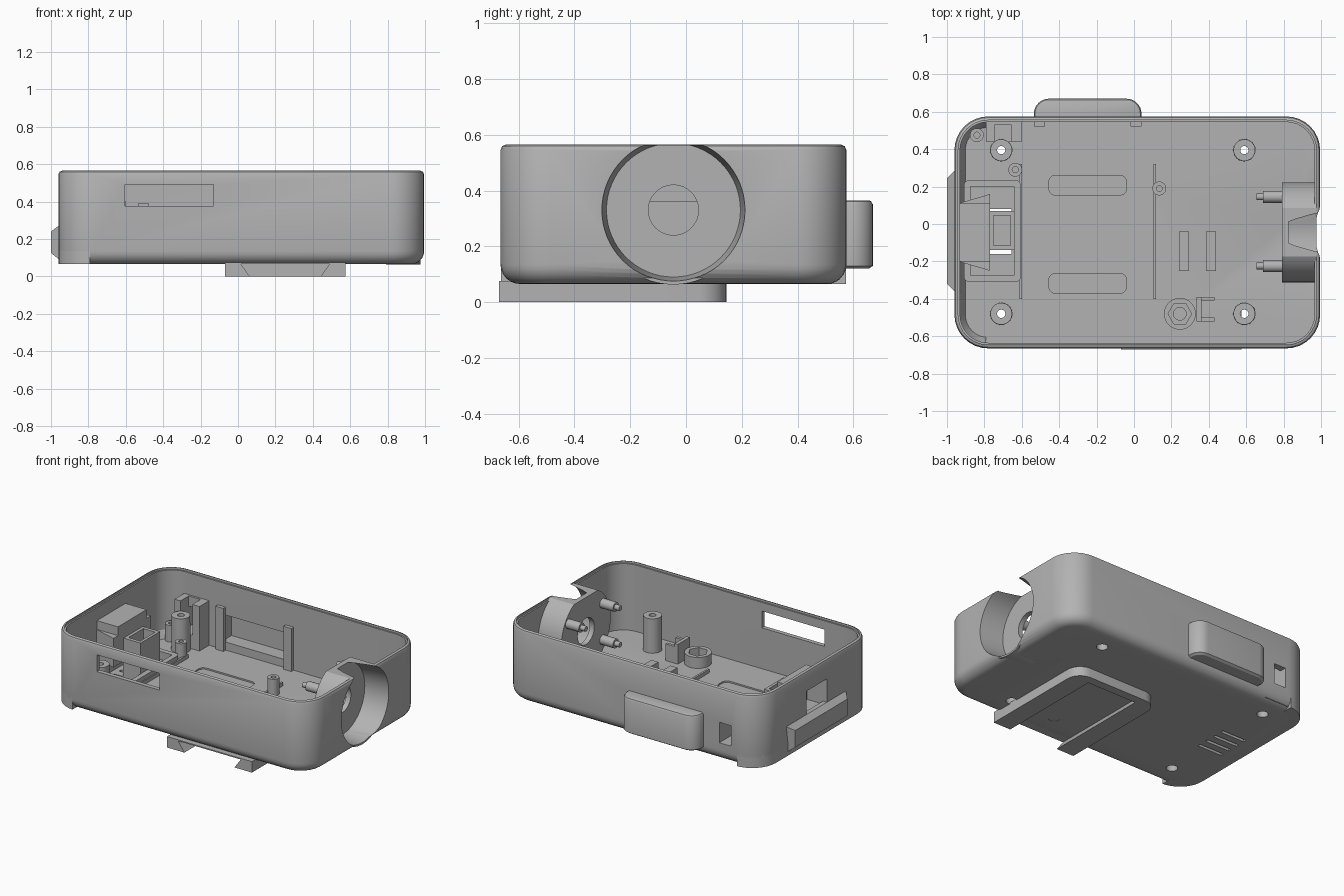
import bpy, bmesh
from math import sin, cos, pi, radians

if "Cube" in bpy.data.objects:
    bpy.data.objects.remove(bpy.data.objects["Cube"])

grey = bpy.data.materials.new("plastic_grey")
grey.use_nodes = True
tone = (0.45, 0.45, 0.45, 1)
grey.diffuse_color = tone
grey.node_tree.nodes["Principled BSDF"].inputs["Base Color"].default_value = tone
cutters = []


def finish(name, bm):
    bmesh.ops.recalc_face_normals(bm, faces=bm.faces)
    mesh = bpy.data.meshes.new(name)
    bm.to_mesh(mesh)
    bm.free()
    mesh.materials.append(grey)
    ob = bpy.data.objects.new(name, mesh)
    bpy.context.collection.objects.link(ob)
    return ob


def skin(name, rings, closed=False):
    """Join equal-length rings of points; cap the ends or close the loop."""
    bm = bmesh.new()
    vs = [[bm.verts.new(p) for p in ring] for ring in rings]
    pairs = list(zip(vs, vs[1:])) + ([(vs[-1], vs[0])] if closed else [])
    n = len(vs[0])
    for a, b in pairs:
        for i in range(n):
            j = (i + 1) % n
            bm.faces.new((a[i], a[j], b[j], b[i]))
    if not closed:
        bm.faces.new(vs[0])
        bm.faces.new(vs[-1])
    return finish(name, bm)


def rounded(name, x0, x1, y0, y1, r, levels, closed=False, seg=8):
    """Rounded rectangle lofted through (inset, z) levels."""
    rings = []
    for inset, z in levels:
        q = max(r - inset, 0.004)
        a, b, c, d = x0 + inset + q, x1 - inset - q, y0 + inset + q, y1 - inset - q
        ring = []
        for k, (cx, cy) in enumerate(((b, d), (a, d), (a, c), (b, c))):
            for i in range(seg + 1):
                t = (k + i / seg) * pi / 2
                ring.append((cx + q * cos(t), cy + q * sin(t), z))
        rings.append(ring)
    return skin(name, rings, closed)


def box(name, x0, x1, y0, y1, z0, z1):
    return skin(name, [[(x0, y0, z), (x1, y0, z), (x1, y1, z), (x0, y1, z)] for z in (z0, z1)])


def rod(name, axis, u, v, profile, n=32):
    """Turned part along x or z through (radius, position) pairs."""
    rings = []
    for r, w in profile:
        ring = [(u + r * cos(2 * pi * i / n), v + r * sin(2 * pi * i / n)) for i in range(n)]
        rings.append([(w, p, q) if axis == "x" else (p, q, w) for p, q in ring])
    return skin(name, rings)


def prism_y(name, pts, y0, y1, taper=lambda x: 0):
    return skin(name, [[(x, y0 + taper(x), z) for x, z in pts],
                       [(x, y1 - taper(x), z) for x, z in pts]])


def cutter(ob):
    ob.hide_render = True
    cutters.append(ob)
    return ob


def boolean(ob, tools, op="DIFFERENCE"):
    bpy.context.view_layer.objects.active = ob
    for tool in tools:
        m = ob.modifiers.new("cut", "BOOLEAN")
        m.operation, m.object, m.solver = op, tool, "EXACT"
        bpy.ops.object.modifier_apply(modifier=m.name)


X0, X1, Y0, Y1 = -0.96, 0.995, -0.665, 0.575
BASE, FLOOR, TOP = 0.065, 0.095, 0.565

# Tray shell with filleted base, softened rim and lip
fillet = [(0.07 * (1 - sin(t)), BASE + 0.07 * (1 - cos(t))) for t in [pi / 12 * i for i in range(7)]]
levels = fillet + [(0, TOP - 0.02), (0.006, TOP - 0.006), (0.02, TOP),
                   (0.02, TOP - 0.015), (0.03, TOP - 0.015), (0.03, FLOOR)]
case = rounded("case_shell", X0, X1, Y0, Y1, 0.18, levels)

# Square-edged skirt at the connector end
skirt = rounded("case_skirt", X0, X1, Y0, Y1, 0.18,
                [(0, BASE), (0, 0.15), (0.028, 0.15), (0.075, BASE)], closed=True)
boolean(skirt, [cutter(box("skirt_limit", -1.1, -0.79, -1, 1, 0, 0.3))], "INTERSECT")

# Lens recess, aperture and housing
LY, LZ = -0.045, 0.33
recess = cutter(rod("recess_cut", "x", LY, LZ, [(0.24, 0.825), (0.257, 1.0), (0.26, 1.05)], 64))
aperture = cutter(rod("aperture_cut", "x", LY, LZ, [(0.09, 0.7), (0.09, 0.9)]))
trim = cutter(box("rim_trim", 0.6, 1.2, -1, 1, TOP - 0.002, 1))
housing = rod("lens_housing", "x", LY, LZ, [(0.267, 0.79), (0.267, 0.975)], 64)
boolean(housing, [trim, recess, aperture])
for y in (-0.225, 0.145):
    for z in (0.205, 0.455):
        rod("lens_pin", "x", y, z, [(0.032, 0.8), (0.032, 0.69), (0.018, 0.69), (0.018, 0.655)], 20)

# Corner posts with screw holes through the floor
holes = []
for x in (-0.71, 0.59):
    for y in (-0.48, 0.395):
        tools = [cutter(rod("screw_cut", "z", x, y, [(0.022, 0), (0.022, 0.6)], 24)),
                 cutter(rod("head_cut", "z", x, y, [(0.036, 0), (0.036, 0.2)], 24))]
        post = rod("corner_post", "z", x, y, [(0.06, FLOOR - 0.02), (0.058, 0.33)])
        boolean(post, tools)
        holes += tools

# Short posts with blind holes
for x, y in ((-0.635, 0.29), (0.135, 0.19), (-0.84, 0.475)):
    rod("short_post", "z", x, y, [(0.037, 0.08), (0.037, 0.21), (0.016, 0.21), (0.016, 0.13)], 24)

# Hexagonal nut seat
nut_hole = cutter(rod("nut_hole_cut", "z", 0.245, -0.48, [(0.034, 0), (0.034, 0.3)], 24))
hexagon = cutter(rod("hex_cut", "z", 0.245, -0.48, [(0.063, 0.11), (0.063, 0.3)], 6))
seat = rod("nut_seat", "z", 0.245, -0.48, [(0.085, 0.08), (0.085, 0.17)])
boolean(seat, [hexagon, nut_hole])

# Clip beside the nut seat: a back plate with two cheeks
box("clip_plate", 0.335, 0.36, -0.52, -0.39, 0.08, 0.23)
for y in (-0.52, -0.41):
    box("clip_cheek", 0.335, 0.43, y, y + 0.02, 0.08, 0.21)

# Low floor blocks and ribs
for x in (0.24, 0.385):
    box("floor_block", x, x + 0.053, -0.25, -0.04, 0.08, 0.15)
for x in (-0.605, 0.11):
    box("floor_rib", x - 0.007, x + 0.007, -0.4, 0.32, 0.08, 0.12)

# Connector holder with sockets, gussets and rail
port = cutter(box("port_cut", -1.1, -0.81, -0.155, 0.065, 0.25, 0.43))
holder = box("connector_holder", -0.94, -0.77, -0.2, 0.11, 0.2, 0.46)
boolean(holder, [port])
tray = box("connector_tray", -0.775, -0.64, -0.14, 0.07, FLOOR - 0.01, 0.36)
boolean(tray, [cutter(box("tray_cut", -0.75, -0.66, -0.115, 0.045, 0.2, 0.5))])
for y0, y1 in ((-0.2, -0.25), (0.11, 0.16)):
    skin("holder_gusset", [[(-0.94, y0, z), (-0.77, y0, z), (-0.77, y1, z)] for z in (0.2, 0.4)])
rounded("holder_rail", -0.91, -0.605, -0.31, 0.235, 0.03,
        [(0, 0.08), (0, 0.15), (0.035, 0.15), (0.035, 0.08)], closed=True, seg=4)

# Chamfered ledge outside the connector end
ledge = prism_y("end_ledge", [(-0.93, 0.27), (-0.96, 0.27), (-1, 0.24), (-1, 0.125), (-0.925, BASE)],
                -0.36, 0.285, lambda x: 0.04 if x < -0.98 else 0)

# Jack holder at the rear corner
jack = cutter(rounded("jack_cut", -0.745, -0.655, 0.4, 0.7, 0.0, [(0, 0.19), (0, 0.33)]))
jack_box = box("jack_holder", -0.79, -0.6, 0.44, 0.55, 0.08, 0.4)
boolean(jack_box, [jack, cutter(box("jack_slot", -0.745, -0.655, 0.42, 0.53, 0.19, 0.5))])

# Rear pocket with its inside clips
pocket = rounded("rear_pocket", -0.535, 0.04, 0.4, 0.67, 0.08,
                 [(0.015, 0.12), (0, 0.13), (0, 0.35), (0.006, 0.361), (0.015, 0.365)])
inside = cutter(box("pocket_cut", -0.5, 0.005, 0.35, 0.645, 0.15, 0.335))
boolean(pocket, [cutter(box("pocket_trim", -1, 1, 0.3, 0.55, 0, 1)), inside])
for x in (-0.535, -0.02):
    box("pocket_clip", x, x + 0.06, 0.52, 0.55, FLOOR, 0.39)

# Vents, front window, floor recesses and small end slots
openings = [cutter(box("window_cut", -0.605, -0.13, -0.8, -0.6, 0.375, 0.49))]
for y in (-0.15, -0.077, -0.003, 0.07):
    openings.append(cutter(box("vent_cut", -0.84, -0.655, y - 0.011, y + 0.011, 0, 0.12)))
for y in (-0.37, 0.155):
    openings.append(cutter(rounded("floor_recess", -0.455, -0.04, y, y + 0.105, 0.035,
                                   [(0, 0.085), (0, 0.2)])))
for y in (-0.11, -0.045, 0.02):
    openings.append(cutter(box("end_slot", -1.1, -0.9, y - 0.015, y + 0.015, 0.285, 0.31)))
boolean(case, [recess, port, jack, inside, nut_hole] + holes + openings)
boolean(skirt, holes)

# Dovetail mounting shoe beneath, open toward the front
shoe = rounded("mount_shoe", -0.07, 0.575, -1, 0.145, 0.1, [(0, 0), (0, 0.075)])
slot = cutter(prism_y("dovetail_cut", [(0.07, -0.01), (0.435, -0.01), (0.49, 0.067), (0.015, 0.067)],
                      -1.2, 0.085))
boolean(shoe, [cutter(box("shoe_trim", -1, 1, -1.5, -0.67, -1, 1)), slot])

# Remove helpers and smooth the curved surfaces
for tool in cutters:
    bpy.data.objects.remove(tool)
for ob in bpy.context.scene.objects:
    ob.select_set(ob.type == "MESH")
bpy.context.view_layer.objects.active = case
bpy.ops.object.shade_smooth_by_angle(angle=radians(30))
